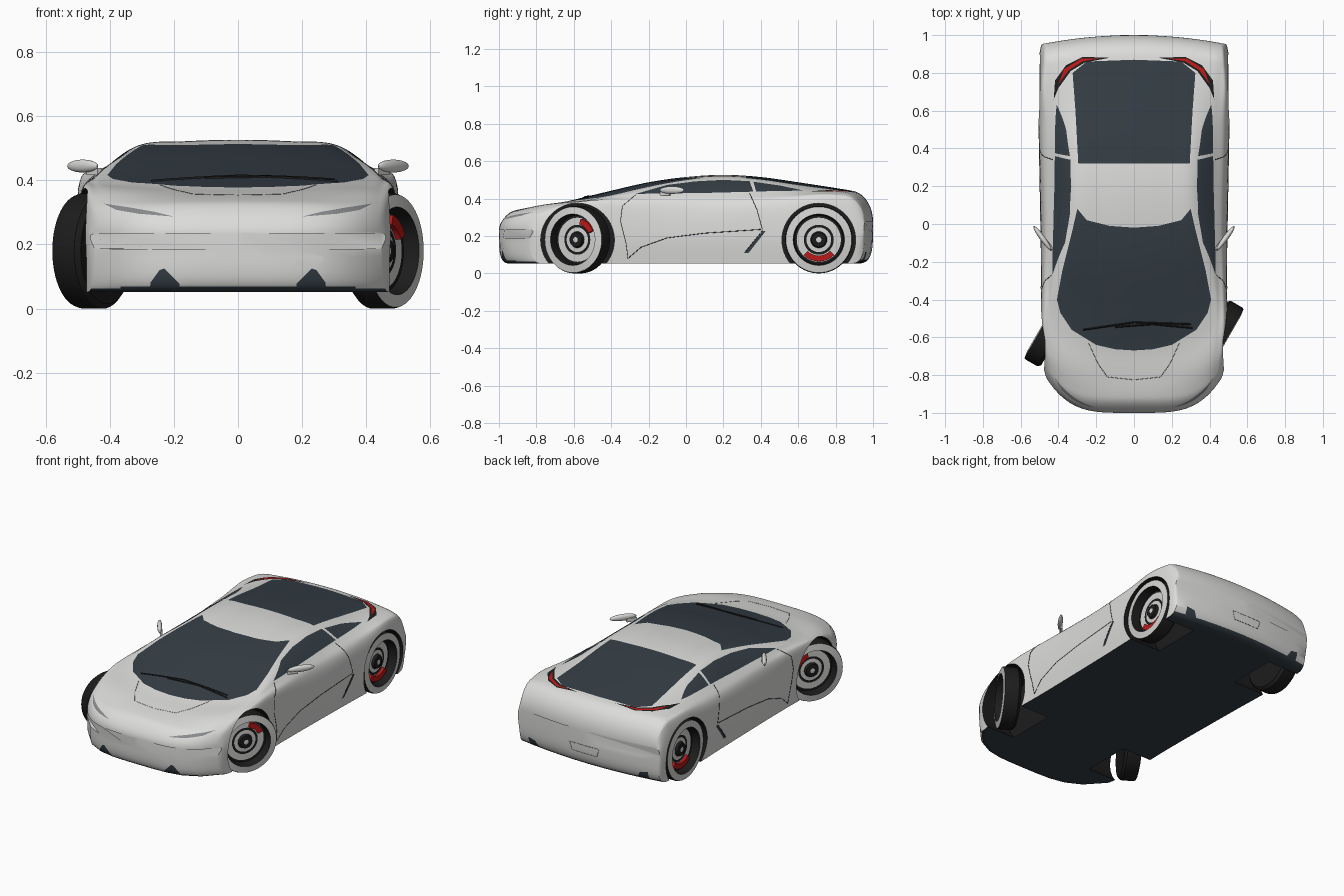
import bpy, bmesh
from math import sin, cos, pi, radians
from mathutils import Vector, Matrix
from mathutils.bvhtree import BVHTree

if "Cube" in bpy.data.objects:
    bpy.data.objects.remove(bpy.data.objects["Cube"])


def material(name, rgb):
    m = bpy.data.materials.new(name)
    m.use_nodes = True
    m.diffuse_color = (*rgb, 1)
    bsdf = next(n for n in m.node_tree.nodes if n.type == 'BSDF_PRINCIPLED')
    bsdf.inputs["Base Color"].default_value = (*rgb, 1)
    return m


PAINT, GLASS, BLACK, RED, RIM, LENS = range(6)
MATS = [material("silver paint", (.72, .72, .71)), material("dark glass", (.035, .048, .06)),
        material("black rubber", (.012, .012, .012)), material("red", (.5, .01, .01)),
        material("wheel silver", (.66, .66, .65)), material("lamp grey", (.25, .26, .27))]


def add_object(name, bm, smooth=30):
    mesh = bpy.data.meshes.new(name)
    bm.to_mesh(mesh)
    bm.free()
    for m in MATS:
        mesh.materials.append(m)
    ob = bpy.data.objects.new(name, mesh)
    bpy.context.collection.objects.link(ob)
    if smooth:
        finish(ob, smooth)
    return ob


def select(ob):
    bpy.ops.object.select_all(action='DESELECT')
    ob.select_set(True)
    bpy.context.view_layer.objects.active = ob


def finish(ob, angle):
    select(ob)
    bpy.ops.object.shade_smooth_by_angle(angle=radians(angle))


def hermite(p0, p1, p2, p3, t0, t1, t2, t3, t):
    h = t2 - t1
    m1 = (p2 - p0) / (t2 - t0) * h
    m2 = (p3 - p1) / (t3 - t1) * h
    u = (t - t1) / h
    return (p1 * (2*u**3 - 3*u*u + 1) + m1 * (u**3 - 2*u*u + u)
            + p2 * (3*u*u - 2*u**3) + m2 * (u**3 - u*u))


def curve(keys, t):
    """Smooth value at t through (t, value) keys."""
    n = len(keys)
    i = max(j for j in range(n - 1) if keys[j][0] <= t or j == 0)
    ks = [keys[max(i - 1, 0)], keys[i], keys[i + 1], keys[min(i + 2, n - 1)]]
    return hermite(*[k[1] for k in ks], *[k[0] for k in ks], t)


# Body guide curves along the length: heights, then half widths
TOP = [(-1, .3), (-.92, .335), (-.8, .358), (-.67, .378), (-.45, .43), (-.2, .487), (0, .515),
       (.2, .527), (.4, .515), (.6, .487), (.87, .445), (1, .42)]
RAIL_Z = [(-1, .305), (-.8, .365), (-.6, .388), (-.4, .418), (-.2, .463), (0, .498), (.2, .51),
          (.4, .497), (.6, .47), (.87, .437), (1, .41)]
RAIL_X = [(-1, .3), (-.7, .36), (-.4, .4), (-.2, .365), (0, .32), (.2, .31), (.6, .32), (1, .33)]
BELT_Z = [(-1, .3), (-.8, .362), (-.5, .395), (-.3, .41), (.2, .425), (.6, .43), (.87, .425), (1, .395)]
BELT_X = [(-1, .42), (-.7, .44), (-.4, .45), (.2, .43), (.5, .435), (.8, .45), (1, .45)]
HIP_Z = [(-1, .28), (-.8, .34), (-.55, .37), (0, .355), (.5, .37), (.75, .395), (1, .36)]
HIP_X = [(-1, .46), (-.7, .485), (0, .48), (.7, .495), (1, .48)]
SIDE_X = [(-1, .475), (-.75, .502), (-.3, .492), (.3, .5), (.7, .51), (1, .5)]


def end_scale(d, length, p):
    return 1 if d >= length else (1 - (1 - d / length)**p)**(1 / p)


def section(s):
    """Half cross-section, bottom centre to top centre, rounded off at both ends."""
    side, rx, rz, top = curve(SIDE_X, s), curve(RAIL_X, s), curve(RAIL_Z, s), curve(TOP, s)
    pts = [Vector(p) for p in ((side - .015, .052), (side, .2), (curve(HIP_X, s), curve(HIP_Z, s)),
           (curve(BELT_X, s), curve(BELT_Z, s)), (rx, rz), (rx / 2, top - (top - rz) / 4), (0, top))]
    out = [pts[0] * 1 for _ in range(5)]
    for i, v in enumerate(out):
        v.x *= i / 5
    ext = [pts[0]] + pts + [Vector((-rx / 2, pts[-2].y))]
    for i in range(1, len(pts)):
        out += [hermite(*ext[i-1:i+3], -1, 0, 1, 2, k / 8) for k in range(8)]
    out.append(pts[-1])
    front = s < 0
    d, length, zc = 1 - abs(s), (.08 if front else .11), (.23 if front else .27)
    verts = []
    for v in out:
        z = zc + (v.y - zc) * end_scale(d, length, 2.2 if v.y > zc else 4)
        x = v.x * (1 - .03 * (1 - end_scale(d, length, 2)))
        # Bow the nose and tail in plan
        bow = 4 * x**4 * max(0, (-s - .4) / .6) - .2 * x * x * max(0, (s - .6) / .4)
        verts.append((x, s + bow, z))
    return verts


ends = [.11 * (i / 18)**2.5 for i in range(1, 18)]
stations = [d - 1 for d in ends] + [-.89 + 1.78 * i / 210 for i in range(211)] + [1 - d for d in reversed(ends)]
body = bmesh.new()
rows = [[body.verts.new(p) for p in section(s)] for s in stations]
for a, b in zip(rows, rows[1:]):
    for i in range(len(a) - 1):
        body.faces.new((a[i], a[i + 1], b[i + 1], b[i]))
body.faces.new(rows[0])
body.faces.new(rows[-1])
bmesh.ops.recalc_face_normals(body, faces=body.faces)
if sum(f.normal.z for f in body.faces if f.calc_center_median().z > .4) < 0:
    bmesh.ops.reverse_faces(body, faces=body.faces)
surface = BVHTree.FromBMesh(body)

# Projection directions: coordinate axes used by outlines, and which faces they reach
VIEWS = {'top': (0, 1, lambda c, n: c.z > .3 and n.z > .1),
         'side': (1, 2, lambda c, n: n.x > .25),
         'front': (0, 2, lambda c, n: c.y < -.7 and n.y < -.05),
         'rear': (0, 2, lambda c, n: c.y > .8 and n.y > .2)}


def inside(x, y, poly):
    hit = False
    for (ax, ay), (bx, by) in zip(poly, poly[1:] + poly[:1]):
        if (ay > y) != (by > y) and x < (bx - ax) * (y - ay) / (by - ay) + ax:
            hit = not hit
    return hit


def panel(view, mat, poly):
    """Cut an outline into the body and colour the faces within it."""
    u, v, reach = VIEWS[view]
    for a, b in zip(poly, poly[1:] + poly[:1]):
        lo, hi = [min(p) - .03 for p in zip(a, b)], [max(p) + .03 for p in zip(a, b)]
        faces = []
        for f in body.faces:
            c = f.calc_center_median()
            if lo[0] < c[u] < hi[0] and lo[1] < c[v] < hi[1] and reach(c, f.normal):
                faces.append(f)
        geom = set(faces) | {e for f in faces for e in f.edges} | {w for f in faces for w in f.verts}
        co, no = Vector(), Vector()
        co[u], co[v] = a
        no[u], no[v] = b[1] - a[1], a[0] - b[0]
        if geom:
            bmesh.ops.bisect_plane(body, geom=list(geom), dist=1e-5, plane_co=co, plane_no=no.normalized())
    body.normal_update()
    for f in body.faces:
        c = f.calc_center_median()
        if reach(c, f.normal) and inside(c[u], c[v], poly):
            f.material_index = mat


# Underside
for f in body.faces:
    if f.calc_center_median().z < .08 and f.normal.z < -.6:
        f.material_index = GLASS
# Windscreen, rear window, side windows
panel('top', GLASS, [(-.01, -.67), (.1, -.663), (.2, -.64), (.33, -.56), (.39, -.47), (.408, -.4), (.38, -.25),
                     (.33, -.05), (.3, .08), (.25, .02), (.13, -.01), (-.01, -.02)])
panel('top', GLASS, [(-.01, .32), (.295, .32), (.31, .6), (.325, .8), (.25, .86), (-.01, .87)])
panel('side', GLASS, [(-.27, .425), (-.1, .473), (.05, .492), (.2, .5), (.34, .493), (.36, .437), (.1, .43)])
panel('side', GLASS, [(.375, .438), (.36, .49), (.5, .47), (.63, .443)])
# Tail lamps
panel('top', BLACK, [(.13, .88), (.26, .855), (.335, .81), (.4, .72), (.425, .66), (.418, .76), (.36, .84), (.27, .885)])
panel('top', RED, [(.18, .876), (.27, .862), (.345, .815), (.4, .74), (.37, .82), (.28, .875)])
# Headlamps, lower intakes, rear vents, side scoop
panel('front', LENS, [(.2, .287), (.31, .296), (.38, .308), (.42, .328), (.34, .316), (.26, .302)])
panel('front', GLASS, [(.17, .065), (.23, .125), (.245, .12), (.285, .065)])
panel('rear', GLASS, [(.33, .06), (.36, .11), (.41, .12), (.41, .06)])
panel('side', GLASS, [(.31, .11), (.335, .11), (.425, .225), (.412, .228)])

shell = add_object("body_shell", body, 0)
mirror = shell.modifiers.new("mirror", 'MIRROR')
mirror.use_clip = True

# Wheel arches
FRONT_Y, REAR_Y = -.58, .71
for y in (FRONT_Y, REAR_Y):
    for side in (-1, 1):
        bm = bmesh.new()
        bmesh.ops.create_cone(bm, cap_ends=True, segments=64, radius1=.197, radius2=.197, depth=.4,
                              matrix=Matrix.Translation((side * .48, y, .178)) @ Matrix.Rotation(pi / 2, 4, 'Y'))
        for f in bm.faces:
            f.material_index = BLACK
        cutter = add_object("arch_cutter", bm, 0)
        cutter.hide_render = True
        cutter.hide_set(True)
        cut = shell.modifiers.new("arch", 'BOOLEAN')
        cut.operation, cut.solver, cut.object = 'DIFFERENCE', 'EXACT', cutter
select(shell)
bpy.ops.object.convert(target='MESH')
finish(shell, 35)
for ob in [o for o in bpy.data.objects if o.name.startswith("arch_cutter")]:
    bpy.data.objects.remove(ob)


def lines(name, view, paths, radius, mat=BLACK, sides=(1, -1)):
    """Thin strips laid on the body surface."""
    data = bpy.data.curves.new(name, 'CURVE')
    data.dimensions, data.bevel_depth, data.bevel_resolution = '3D', radius, 0
    u, v, _ = VIEWS[view]
    axis = 3 - u - v
    out = Vector()
    out[axis] = -1 if view == 'front' else 1
    for path in paths:
        dense = [Vector(a).lerp(Vector(b), k / 8) for a, b in zip(path, path[1:]) for k in range(9)]
        for side in sides:
            pts = []
            for p in dense:
                start = out * 2
                start[u], start[v] = p
                if u == 0:
                    start.x = abs(p.x) + .0005
                hit = surface.ray_cast(start, -out)[0]
                if hit:
                    sign = side * (-1 if u == 0 and p.x < 0 else 1)
                    pts.append((hit.x * sign, hit.y, hit.z))
            spline = data.splines.new('POLY')
            spline.points.add(len(pts) - 1)
            for q, p in zip(spline.points, pts):
                q.co = (*p, 1)
    ob = bpy.data.objects.new(name, data)
    bpy.context.collection.objects.link(ob)
    data.materials.append(MATS[mat])
    select(ob)
    bpy.ops.object.convert(target='MESH')


lines("door_seams", 'side', [[(-.27, .42), (-.34, .36), (-.35, .28), (-.32, .16), (-.31, .08)],
                             [(.34, .43), (.38, .34), (.41, .23), (.32, .12)],
                             [(-.31, .08), (-.24, .14), (-.1, .19), (.1, .215), (.4, .235)]], .0016)
lines("bonnet_seam", 'top', [[(.24, -.63), (.19, -.74), (.14, -.81), (0, -.825)]], .0012, LENS)
lines("plate_seam", 'rear', [[(0, .19), (.1, .19), (.085, .14), (0, .14)]], .0012, LENS)
lines("wipers", 'top', [[(-.27, -.56), (0, -.52), (.3, -.53)], [(-.1, -.545), (.1, -.53), (.31, -.55)]],
      .005, BLACK, (1,))

# Wheel profile: radius, outward offset, colour of the band that follows
PROFILE = [(.01, -.045, BLACK), (.165, -.05, BLACK), (.18, -.035, BLACK), (.18, .035, BLACK), (.176, .046, RIM),
           (.137, .052, BLACK), (.13, 0, BLACK), (.118, 0, RIM), (.08, .002, BLACK), (.066, .002, RIM),
           (.044, .004, BLACK), (.038, .02, BLACK), (.014, .022, RIM), (.001, .024, RIM)]


def wheel(name, side, loc, turn, caliper):
    n = 56
    bm = bmesh.new()
    rings = [[bm.verts.new((side * d, r * cos(2*pi*k/n), r * sin(2*pi*k/n))) for k in range(n)]
             for r, d, _ in PROFILE]
    for a, b, row in zip(rings, rings[1:], PROFILE):
        for k in range(n):
            bm.faces.new((a[k], a[k-1], b[k-1], b[k])).material_index = row[2]
    bm.faces.new(rings[0]).material_index = BLACK
    bm.faces.new(rings[-1]).material_index = RIM
    # Brake caliper
    start, end = map(radians, caliper)
    arcs = []
    for k in range(9):
        a = start + (end - start) * k / 8
        arcs.append([bm.verts.new((side * d, r * cos(a), r * sin(a)))
                     for r, d in ((.085, .001), (.085, .02), (.116, .02), (.116, .001))])
    faces = [bm.faces.new(arcs[0]), bm.faces.new(arcs[-1])]
    for a, b in zip(arcs, arcs[1:]):
        faces += [bm.faces.new((a[i-1], a[i], b[i], b[i-1])) for i in range(4)]
    for f in faces:
        f.material_index = RED
    bmesh.ops.recalc_face_normals(bm, faces=bm.faces)
    ob = add_object(name, bm)
    ob.location = loc
    ob.rotation_euler.z = turn


# Door mirrors
def door_mirror(name, side):
    bm = bmesh.new()
    lean = Matrix.Rotation(radians(-36 * side), 4, 'Z')
    bmesh.ops.create_uvsphere(bm, u_segments=24, v_segments=14, radius=1,
                              matrix=Matrix.Translation((side * .485, -.075, .445)) @ lean
                              @ Matrix.Diagonal((.014, .08, .02, 1)))
    bmesh.ops.create_cube(bm, size=1, matrix=Matrix.Translation((side * .45, -.11, .428)) @ lean
                          @ Matrix.Diagonal((.014, .06, .022, 1)))
    add_object(name, bm)


for side, label in ((1, "left"), (-1, "right")):
    wheel("front_wheel_" + label, side, (side * .452, FRONT_Y, .18), radians(-30), (25, 75))
    wheel("rear_wheel_" + label, side, (side * .447, REAR_Y, .18), 0, (-135, -45))
    door_mirror("door_mirror_" + label, side)
